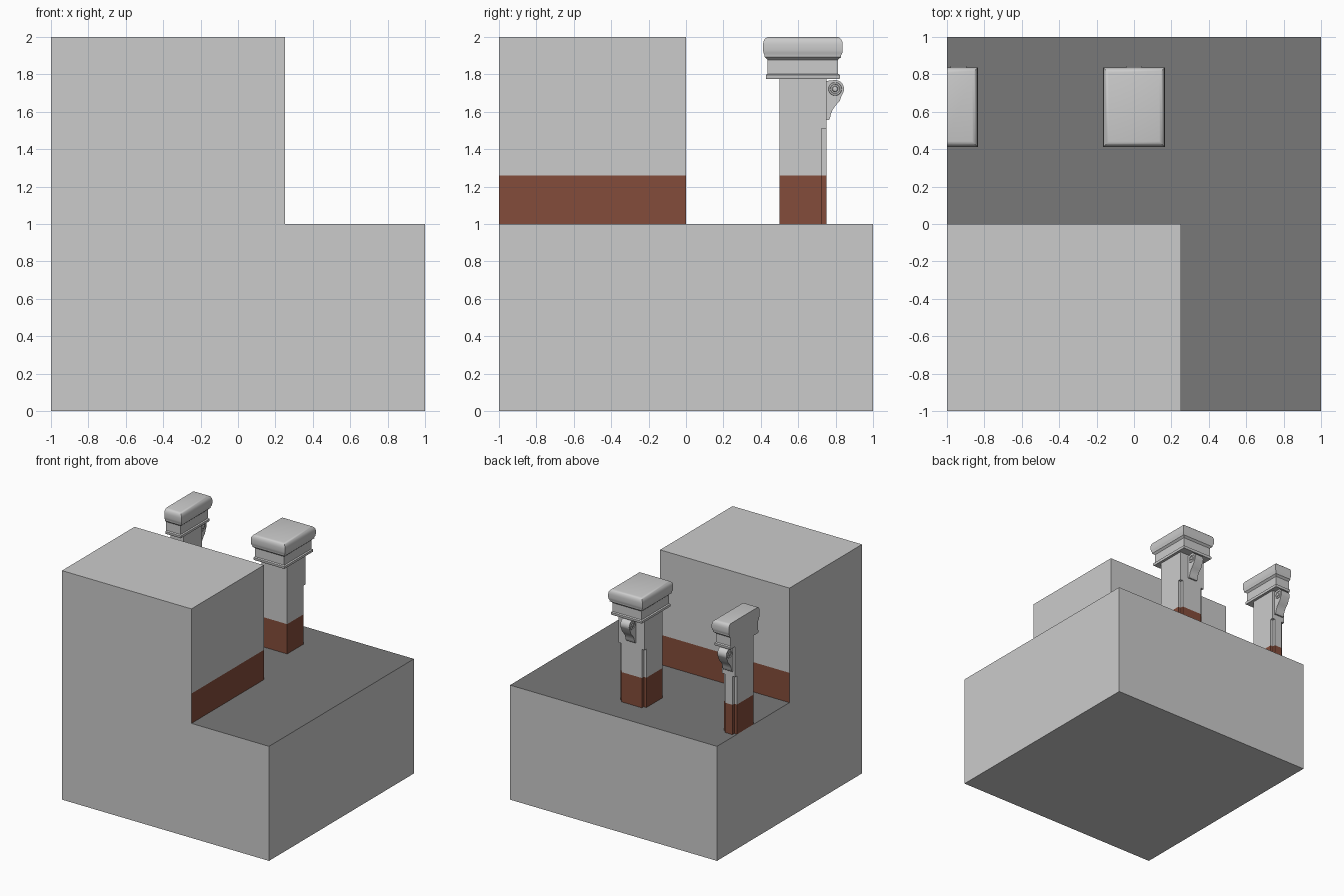
import bpy, bmesh, math

if "Cube" in bpy.data.objects:
    bpy.data.objects.remove(bpy.data.objects["Cube"])

def material(name, rgb):
    m = bpy.data.materials.new(name)
    m.diffuse_color = (*rgb, 1)
    m.use_nodes = True
    m.node_tree.nodes["Principled BSDF"].inputs["Base Color"].default_value = m.diffuse_color
    return m

GREY = material("plaster", (0.8, 0.8, 0.8))
FLOOR = material("dark_floor", (0.19, 0.19, 0.19))
BROWN = material("brown_skirting", (0.23, 0.073, 0.043))

def finish(bm, name, smooth=False):
    bmesh.ops.recalc_face_normals(bm, faces=bm.faces[:])
    me = bpy.data.meshes.new(name)
    bm.to_mesh(me)
    bm.free()
    for m in (GREY, FLOOR, BROWN):
        me.materials.append(m)
    ob = bpy.data.objects.new(name, me)
    bpy.context.collection.objects.link(ob)
    if smooth:
        bpy.ops.object.select_all(action='DESELECT')
        ob.select_set(True)
        bpy.context.view_layer.objects.active = ob
        bpy.ops.object.shade_smooth_by_angle(angle=math.radians(35))
    return ob

def loft(name, rings, mats=None, smooth=False):
    """Skin a stack of equal-length point rings and cap both ends."""
    bm = bmesh.new()
    vs = [[bm.verts.new(p) for p in r] for r in rings]
    n = len(vs[0])
    for k in range(len(vs) - 1):
        for i in range(n):
            j = (i + 1) % n
            f = bm.faces.new((vs[k][i], vs[k][j], vs[k + 1][j], vs[k + 1][i]))
            f.material_index = mats[k] if mats else 0
    bm.faces.new(vs[0][::-1])
    bm.faces.new(vs[-1])
    return finish(bm, name, smooth)

def rect(x0, x1, y0, y1, z):
    return [(x0, y0, z), (x1, y0, z), (x1, y1, z), (x0, y1, z)]

# Stepped block: square slab with one raised quarter, floor and skirting painted
bm = bmesh.new()
top = bm.faces.new([bm.verts.new(p) for p in rect(-1, 1, -1, 1, 0)])

def raise_faces(faces, dz):
    res = bmesh.ops.extrude_face_region(bm, geom=faces)["geom"]
    bmesh.ops.delete(bm, geom=faces, context='FACES')
    bmesh.ops.translate(bm, vec=(0, 0, dz), verts=[g for g in res if isinstance(g, bmesh.types.BMVert)])
    return [g for g in res if isinstance(g, bmesh.types.BMFace)]

raise_faces([top], 1)
bm.faces.new([bm.verts.new(p) for p in rect(-1, 1, -1, 1, 0)])
bmesh.ops.remove_doubles(bm, verts=bm.verts[:], dist=1e-5)
for co, no in (((0.25, 0, 0), (1, 0, 0)), ((0, 0, 0), (0, 1, 0))):
    bmesh.ops.bisect_plane(bm, geom=bm.verts[:] + bm.edges[:] + bm.faces[:], plane_co=co, plane_no=no)
up = []
for f in bm.faces:
    c = f.calc_center_median()
    if c.z > 0.99:
        if c.x < 0.25 and c.y < 0:
            up.append(f)
        else:
            f.material_index = 1
for f in up:
    f.material_index = 0
up = raise_faces(up, 0.26)
raise_faces(up, 0.74)
for f in bm.faces:
    c = f.calc_center_median()
    if 1.01 < c.z < 1.25:
        f.material_index = 2 if (abs(c.x - 0.25) < 0.01 or abs(c.y) < 0.01) else 0
    elif c.z > 1.25 or c.z < 0.99:
        f.material_index = 0
bmesh.ops.dissolve_limit(bm, angle_limit=0.01, verts=bm.verts[:], edges=bm.edges[:], delimit={'MATERIAL'})
finish(bm, "stepped_block")

# Capital profile: (inset from widest line, height)
bulge = [(0.018, 1.885), (0.008, 1.893)]
bulge += [(0.03 * (1 - math.cos(a)), 1.93 + 0.04 * math.sin(a)) for a in (-0.8, -0.4, 0)]
bulge += [(0.03 * (1 - math.cos(a)), 1.96 + 0.04 * math.sin(a)) for a in (0, 0.4, 0.8, 1.2, math.pi / 2)]
capital = [(0.018, 1.775), (0.015, 1.78), (0.015, 1.797), (0.025, 1.803), (0.025, 1.878), (0.018, 1.885)] + bulge[1:]

# Scroll bracket outline (y, z): volute round, then a tail curving to the shaft
CY, CZ, R = 0.797, 1.722, 0.048
scroll = [(0.75, 1.765)]
scroll += [(CY + R * math.cos(math.radians(a)), CZ + R * math.sin(math.radians(a))) for a in range(110, -41, -15)]
scroll += [(0.822, 1.658), (0.801, 1.635), (0.783, 1.61), (0.774, 1.585), (0.77, 1.565), (0.762, 1.555), (0.75, 1.555)]

def pillar(side, x0, x1, flush_left):
    n = 0.026
    y0, y1 = 0.5, 0.75
    # Shaft with notched back corners and brown foot
    plan = [(x0, y0), (x1, y0), (x1, y1 - n), (x1 - n, y1 - n), (x1 - n, y1),
            (x0 + n, y1), (x0 + n, y1 - n), (x0, y1 - n)]
    loft(side + "_pillar_shaft", [[(x, y, z) for x, y in plan] for z in (1, 1.26, 1.51)], [2, 0])
    loft(side + "_pillar_neck", [rect(x0, x1, y0, y1, z) for z in (1.51, 1.78)])
    # Moulded capital
    rings = []
    for d, z in capital:
        left = x0 if flush_left else x0 - 0.04 + d
        rings.append(rect(left, x1 + 0.04 - d, 0.412 + d, 0.838 - d, z))
    loft(side + "_pillar_capital", rings, smooth=True)
    # Scroll bracket with raised rings on both cheeks
    cx, w = (x0 + x1) / 2, 0.043
    loft(side + "_scroll_bracket", [[(cx + s * w, y, z) for y, z in scroll] for s in (-1, 1)], smooth=True)
    for s in (-1, 1):
        rr = []
        for r, h in ((0.036, 0), (0.034, 0.004), (0.026, 0.004), (0.024, 0.0), (0.016, 0.0), (0.013, 0.006), (0.005, 0.008)):
            rr.append([(cx + s * (w + h), CY + r * math.cos(i * math.pi / 8), CZ + r * math.sin(i * math.pi / 8))
                       for i in range(16)])
        loft(f"{side}_scroll_eye_{'left' if s < 0 else 'right'}", rr, smooth=True)

pillar("centre", -0.125, 0.125, False)
pillar("edge", -1.0, -0.875, True)
